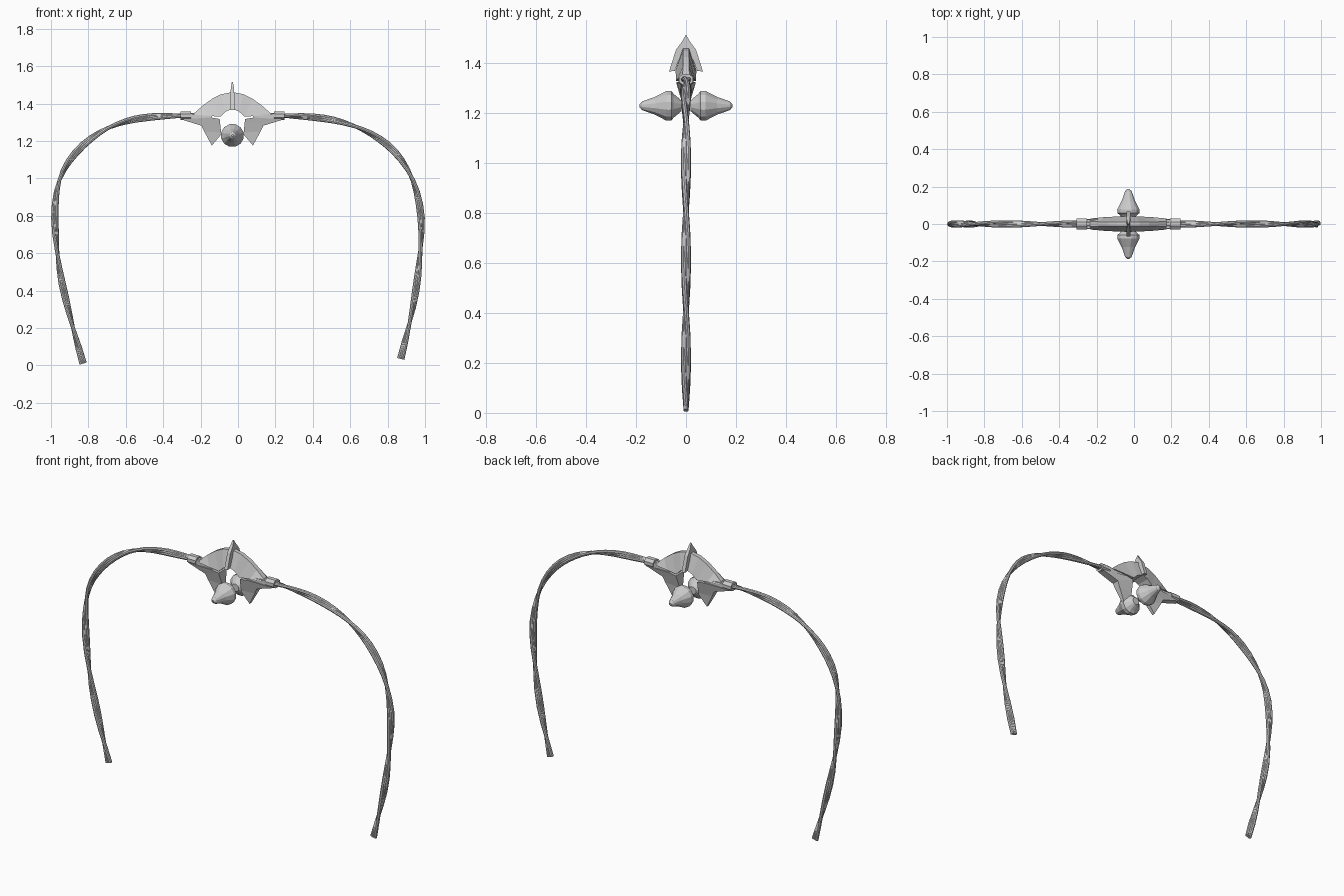
import bpy, bmesh, math
from mathutils import Vector

if "Cube" in bpy.data.objects:
    bpy.data.objects.remove(bpy.data.objects["Cube"])

CX = -0.03  # ornament centre line


def finish(bm, name, smooth=False):
    bmesh.ops.remove_doubles(bm, verts=bm.verts, dist=1e-5)
    bmesh.ops.recalc_face_normals(bm, faces=bm.faces)
    me = bpy.data.meshes.new(name)
    bm.to_mesh(me)
    bm.free()
    ob = bpy.data.objects.new(name, me)
    bpy.context.collection.objects.link(ob)
    for p in me.polygons:
        p.use_smooth = smooth
    return ob


def skin(bm, rings, caps=True):
    """Join equal-sized rings of points into a tube."""
    vs = [[bm.verts.new(p) for p in r] for r in rings]
    n = len(vs[0])
    for a, b in zip(vs, vs[1:]):
        for i in range(n):
            j = (i + 1) % n
            bm.faces.new((a[i], a[j], b[j], b[i]))
    if caps:
        bm.faces.new(vs[0])
        bm.faces.new(vs[-1])


def plate(name, inner, outer, place):
    """Tapered plate between two edges; points are (u, z, half thickness)."""
    bm = bmesh.new()
    rings = []
    for a, b in zip(inner, outer):
        rings.append([place(u, s * t, z) for u, z, t, s in
                      ((*a, -1), (*b, -1), (*b, 1), (*a, 1))])
    skin(bm, rings)
    return finish(bm, name)


def mirrored(half):
    return [(-u, z, t) for u, z, t in half[:0:-1]] + half


def spline(pts, steps=3):
    """Catmull-Rom through the points."""
    p = [Vector(q) for q in pts]
    p = [2 * p[0] - p[1]] + p + [2 * p[-1] - p[-2]]
    out = []
    for i in range(1, len(p) - 2):
        a, b, c, d = p[i - 1:i + 3]
        for k in range(steps):
            t = k / steps
            out.append(0.5 * (2 * b + (c - a) * t + (2 * a - 5 * b + 4 * c - d) * t * t
                              + (3 * b - a - 3 * c + d) * t ** 3))
    return out + [p[-2]]


def cord(name, pts):
    """Three strands lying side by side, twisted along a path in XZ."""
    path = spline(pts)
    bm = bmesh.new()
    for off in (-0.010, 0, 0.010):
        rings, dist = [], 0
        for i, c in enumerate(path):
            if i:
                dist += (c - path[i - 1]).length
            t = (path[min(i + 1, len(path) - 1)] - path[max(i - 1, 0)]).normalized()
            n, b = Vector((-t.y, 0, t.x)), Vector((0, 1, 0))
            w = dist * math.pi / 0.4
            o = Vector((c.x, 0, c.y)) + off * (n * math.cos(w) + b * math.sin(w))
            rings.append([o + 0.010 * (n * math.cos(a) + b * math.sin(a))
                          for a in (k * math.tau / 8 for k in range(8))])
        skin(bm, rings)
    return finish(bm, name)


def lathe(name, profile, sides, place):
    """Revolve (distance, radius) pairs; place maps (distance, p, q) to space."""
    bm = bmesh.new()
    skin(bm, [[place(d, r * math.cos(a), r * math.sin(a))
               for a in ((k + 0.5) * math.tau / sides for k in range(sides))]
              for d, r in profile])
    return finish(bm, name)


# Two hanging cords
cord("left_cord", [(-0.828, 0.01), (-0.9, 0.27), (-0.955, 0.52), (-0.979, 0.79),
                   (-0.955, 0.99), (-0.87, 1.135), (-0.74, 1.245), (-0.6, 1.305),
                   (-0.45, 1.33), (-0.25, 1.337)])
cord("right_cord", [(0.87, 0.035), (0.935, 0.31), (0.97, 0.56), (0.979, 0.79),
                    (0.935, 0.99), (0.84, 1.14), (0.71, 1.24), (0.56, 1.3),
                    (0.4, 1.328), (0.19, 1.337)])

# Upper arched plate, thick at the lower edge and thin at the crest
plate("upper_arch",
      mirrored([(0, 1.372, 0.042), (0.035, 1.358, 0.041), (0.065, 1.33, 0.040),
                (0.13, 1.335, 0.036), (0.2, 1.34, 0.03)]),
      mirrored([(0, 1.462, 0.012), (0.06, 1.45, 0.012), (0.11, 1.425, 0.012),
                (0.16, 1.388, 0.012), (0.205, 1.348, 0.014)]),
      lambda u, y, z: (CX + u, y, z))

# Central crest fin standing across the arch
plate("crest_fin",
      mirrored([(0, 1.44, 0.011), (0.018, 1.43, 0.011), (0.03, 1.41, 0.011),
                (0.045, 1.37, 0.011)]),
      mirrored([(0, 1.515, 0.003), (0.016, 1.487, 0.008), (0.04, 1.455, 0.010),
                (0.068, 1.367, 0.010)]),
      lambda u, y, z: (CX + y, u, z))

for side, s in (("left", -1), ("right", 1)):
    # Lower wing plate, thinning downwards
    plate(side + "_lower_wing",
          [(0.06, 1.245, 0.016), (0.068, 1.318, 0.038), (0.115, 1.326, 0.038),
           ][::-1] + [(0.06, 1.235, 0.014)],
          [(0.275, 1.316, 0.02), (0.165, 1.282, 0.022), (0.15, 1.25, 0.018),
           (0.11, 1.176, 0.008)],
          lambda u, y, z: (CX + s * u, y, z))
    # Bar between the plates and the cord
    plate(side + "_bar",
          [(0.11, 1.318, 0.03), (0.27, 1.318, 0.02)],
          [(0.11, 1.342, 0.03), (0.27, 1.348, 0.02)],
          lambda u, y, z: (CX + s * u, y, z))
    # Collar gripping the cord end
    lathe(side + "_collar",
          [(0.19, 0.018), (0.222, 0.02), (0.222, 0.031), (0.278, 0.031), (0.278, 0.02)], 8,
          lambda d, p, q: (CX + s * d, p, 1.335 + 0.8 * q))

# Pointed gems front and back
for side, s in (("front", -1), ("back", 1)):
    lathe(side + "_gem",
          [(0.018, 0.022), (0.05, 0.05), (0.058, 0.061), (0.078, 0.062), (0.124, 0.037),
           (0.176, 0.018), (0.187, 0.005)], 12,
          lambda d, p, q: (CX + p, s * d, 1.23 + q))
